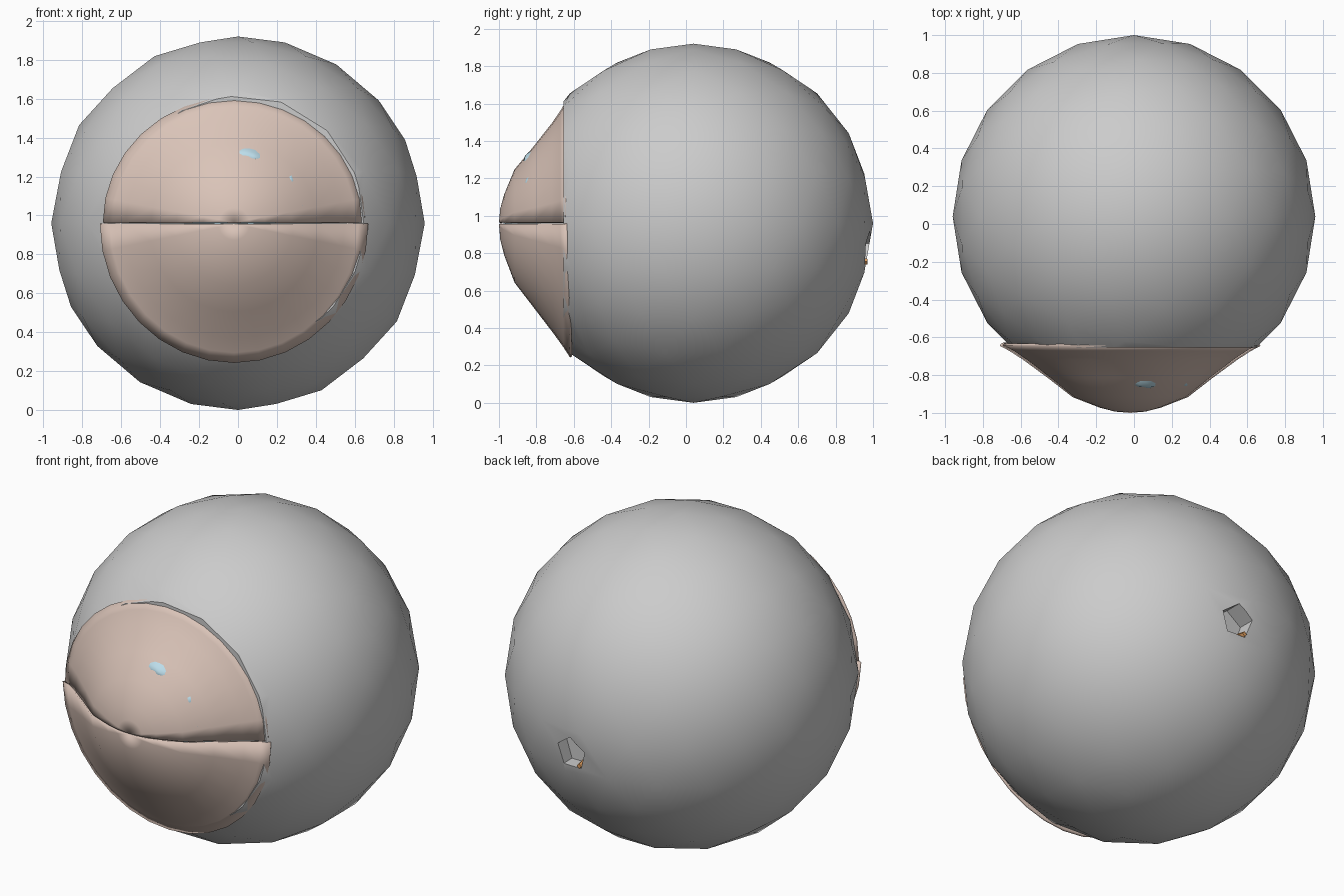
import bpy, bmesh, math
from mathutils import Vector

if "Cube" in bpy.data.objects:
    bpy.data.objects.remove(bpy.data.objects["Cube"])

CZ, CX = 0.96, -0.02
# (radius, y) profile of the closed lids over the cornea bulge
PROFILE = [(0.0, -1.0), (0.08, -0.993), (0.16, -0.972), (0.3, -0.917), (0.43, -0.815),
           (0.56, -0.718), (0.63, -0.672), (0.68, -0.645)]
RIM = PROFILE[-1][0]


def material(name, color):
    m = bpy.data.materials.new(name)
    m.diffuse_color = (*color, 1)
    m.use_nodes = True
    m.node_tree.nodes["Principled BSDF"].inputs["Base Color"].default_value = m.diffuse_color
    return m


def finish(name, bm, mat=None, angle=35):
    me = bpy.data.meshes.new(name)
    bmesh.ops.recalc_face_normals(bm, faces=bm.faces)
    bm.to_mesh(me)
    bm.free()
    ob = bpy.data.objects.new(name, me)
    bpy.context.collection.objects.link(ob)
    if mat:
        me.materials.append(mat)
    smooth(ob, angle)
    return ob


def smooth(ob, angle):
    bpy.ops.object.select_all(action='DESELECT')
    ob.select_set(True)
    bpy.context.view_layer.objects.active = ob
    bpy.ops.object.shade_smooth_by_angle(angle=math.radians(angle))


def dome_y(r):
    for (r0, y0), (r1, y1) in zip(PROFILE, PROFILE[1:]):
        if r <= r1:
            return y0 + (y1 - y0) * (r - r0) / (r1 - r0)
    return PROFILE[-1][1]


def fan(bm, rings, tip, closed):
    """Skin a pole vertex and a list of vertex rings."""
    n = len(rings[0])
    for i in range(n if closed else n - 1):
        j = (i + 1) % n
        bm.faces.new((tip, rings[0][i], rings[0][j]))
        for a, b in zip(rings, rings[1:]):
            bm.faces.new((a[i], b[i], b[j], a[j]))


# Half-dome lid, upper (sign 1) or lower (sign -1)
def eyelid(name, sign, rx, rz, back, mat):
    bm = bmesh.new()
    z0 = CZ + sign * 0.003
    tip = bm.verts.new((CX, PROFILE[0][1], z0))
    rings = []
    for r, y in PROFILE[1:]:
        ring = []
        for i in range(17):
            a = math.pi * i / 16
            dy = back * math.sin(a) * (r / RIM) ** 4
            ring.append(bm.verts.new((CX + rx * r / RIM * math.cos(a), y + dy,
                                      z0 + sign * rz * r / RIM * math.sin(a))))
        rings.append(ring)
    fan(bm, rings, tip, False)
    ob = finish(name, bm, mat, 40)
    # make sure the outside faces front, then thicken inward
    if sum(p.normal.y * p.area for p in ob.data.polygons) > 0:
        ob.data.flip_normals()
    mod = ob.modifiers.new("thickness", 'SOLIDIFY')
    mod.thickness = 0.014
    mod.offset = -1
    return ob


skin = material("lid_skin", (0.70, 0.55, 0.48))
blue = material("iris_blue", (0.50, 0.72, 0.82))
orange = material("nerve_orange", (0.75, 0.35, 0.12))

# Eyeball, cut flat behind the lids
bm = bmesh.new()
bmesh.ops.create_icosphere(bm, subdivisions=3, radius=0.96)
bmesh.ops.translate(bm, verts=bm.verts, vec=(0, 0.04, CZ))
cut = bmesh.ops.bisect_plane(bm, geom=bm.verts[:] + bm.edges[:] + bm.faces[:],
                             plane_co=(0, -0.655, 0), plane_no=(0, -1, 0), clear_outer=True)
edges = [e for e in cut['geom_cut'] if isinstance(e, bmesh.types.BMEdge)]
bmesh.ops.edgeloop_fill(bm, edges=edges)
eyeball = finish("eyeball", bm)

# Five-sided nerve opening in the back
bpy.ops.mesh.primitive_cylinder_add(vertices=5, radius=0.1, depth=0.3,
                                    location=(0.08, 1.03, 0.82),
                                    rotation=(math.radians(90), 0, 0))
cutter = bpy.context.object
cutter.name = "nerve_cutter"
cutter.hide_render = True
mod = eyeball.modifiers.new("opening", 'BOOLEAN')
mod.operation = 'DIFFERENCE'
mod.solver = 'EXACT'
mod.object = cutter
bpy.context.view_layer.objects.active = eyeball
bpy.ops.object.modifier_apply(modifier=mod.name)
bpy.data.objects.remove(cutter)
smooth(eyeball, 35)

# Nerve stub peeking out of the opening
bpy.ops.mesh.primitive_cone_add(vertices=4, radius1=0.035, radius2=0.015, depth=0.1,
                                location=(0.03, 0.92, 0.755),
                                rotation=(math.radians(-90), 0, 0))
nerve = bpy.context.object
nerve.name = "optic_nerve"
nerve.data.materials.append(orange)

# Upper and lower lids
eyelid("upper_eyelid", 1, 0.675, 0.645, 0.0, skin)
eyelid("lower_eyelid", -1, 0.69, 0.715, 0.025, skin)

# Iris dome under the lids, poking through in small spots: (x, z, width, height)
SPOTS = [(0.05, 1.325, 0.075, 0.035), (0.09, 1.305, 0.05, 0.025), (-0.03, 1.33, 0.02, 0.015),
         (0.275, 1.19, 0.018, 0.025), (0.33, 1.06, 0.022, 0.015)]
bm = bmesh.new()
tip = bm.verts.new((CX, -0.975, CZ))
rings = []
for k in range(1, 33):
    r = 0.45 * k / 32
    ring = []
    for i in range(96):
        a = math.tau * i / 96
        p = Vector((CX + r * math.cos(a), dome_y(r) + 0.025,
                    CZ + r * 0.95 * math.sin(a)))
        bump = max(math.exp(-((p.x - x) / w) ** 2 - ((p.z - z) / h) ** 2)
                   for x, z, w, h in SPOTS)
        p.y -= 0.037 * bump
        ring.append(bm.verts.new(p))
    rings.append(ring)
fan(bm, rings, tip, True)
finish("iris", bm, blue, 60)
